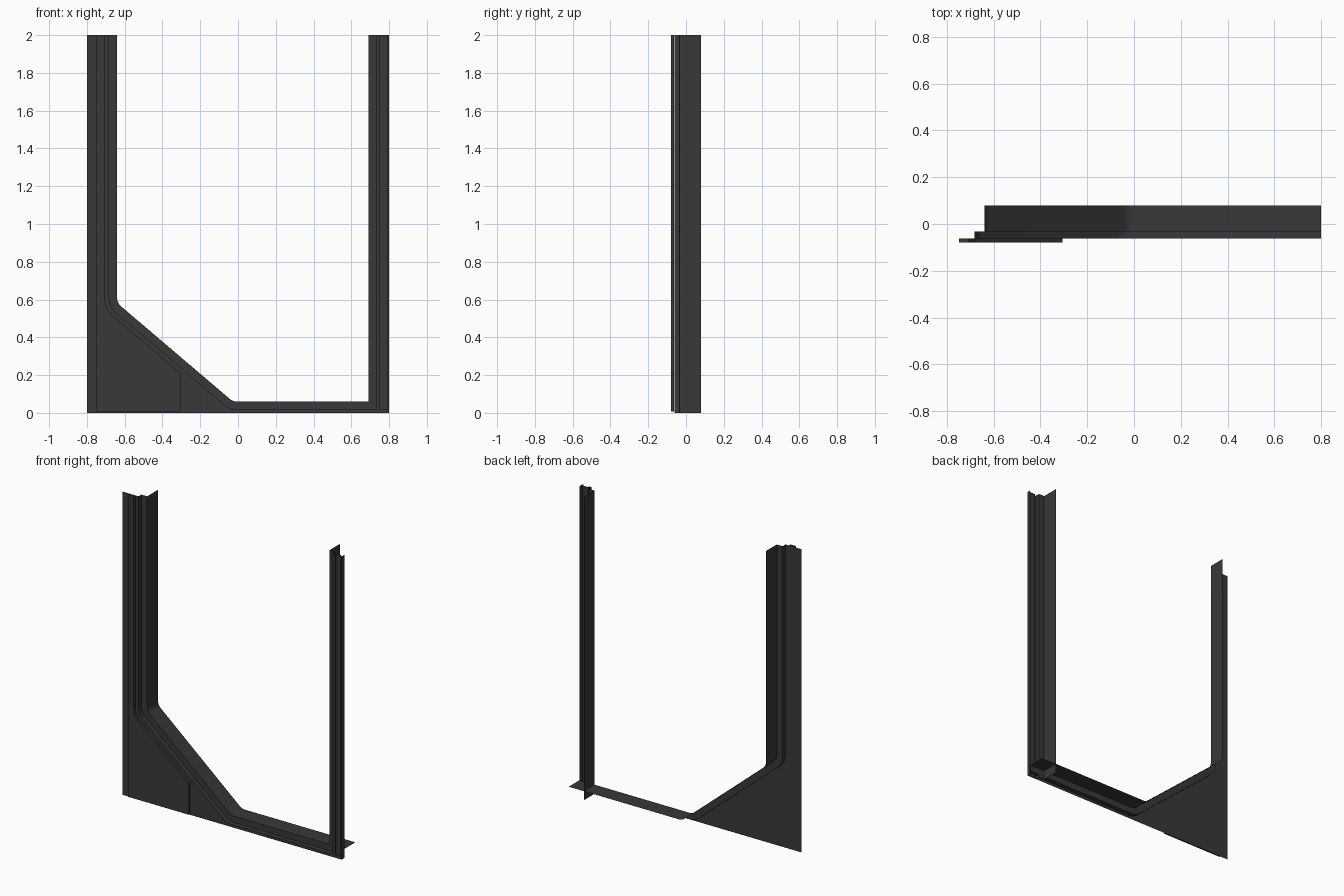
import bpy, bmesh
from math import atan2, cos, sin, pi
from mathutils import Vector

if "Cube" in bpy.data.objects:
    bpy.data.objects.remove(bpy.data.objects["Cube"])

mat = bpy.data.materials.new("dark_grey")
mat.diffuse_color = (0.04, 0.04, 0.04, 1)
mat.use_nodes = True
mat.node_tree.nodes["Principled BSDF"].inputs["Base Color"].default_value = mat.diffuse_color

# Inner edge of the opening in the x/z plane: two bends, inward normals
P1, P2 = Vector((-0.64, 0.582)), Vector((-0.027, 0.06))
u = (P2 - P1).normalized()
N_SIDE, N_DIAG, N_SILL = Vector((1, 0)), Vector((-u.y, u.x)), Vector((0, 1))
R, SEG = 0.06, 8


def bend(p, n1, n2, d):
    """Arc concentric with the inner fillet, offset outward by d."""
    c = p + (n1 + n2) * R / (1 + n1.dot(n2))
    a1 = atan2(-n1.y, -n1.x) % (2 * pi)
    a2 = atan2(-n2.y, -n2.x) % (2 * pi)
    return [c + (R + d) * Vector((cos(a), sin(a)))
            for a in (a1 + (a2 - a1) * i / SEG for i in range(SEG + 1))]


def offset_path(d):
    return ([Vector((-0.64 - d, 2))] + bend(P1, N_SIDE, N_DIAG, d)
            + bend(P2, N_DIAG, N_SILL, d) + [Vector((0.8, 0.06 - d))])


def finish(name, bm):
    bmesh.ops.recalc_face_normals(bm, faces=bm.faces)
    me = bpy.data.meshes.new(name)
    bm.to_mesh(me)
    bm.free()
    ob = bpy.data.objects.new(name, me)
    bpy.context.collection.objects.link(ob)
    me.materials.append(mat)
    bpy.context.view_layer.objects.active = ob
    ob.select_set(True)
    bpy.ops.object.shade_smooth_by_angle(angle=0.5)
    ob.select_set(False)


def loft(name, rows):
    """Sheet of quads through rows of 3D points."""
    bm = bmesh.new()
    vs = [[bm.verts.new(p) for p in row] for row in rows]
    for a, b in zip(vs, vs[1:]):
        for i in range(len(a) - 1):
            bm.faces.new((a[i], a[i + 1], b[i + 1], b[i]))
    finish(name, bm)


def plate(name, outline, y, depth=0):
    """Flat x/z outline, optionally extruded backwards in y."""
    bm = bmesh.new()
    f = bm.faces.new([bm.verts.new((p[0], y, p[1])) for p in outline])
    if depth:
        ext = bmesh.ops.extrude_face_region(bm, geom=[f], use_keep_orig=True)
        new = [g for g in ext["geom"] if isinstance(g, bmesh.types.BMVert)]
        bmesh.ops.translate(bm, verts=new, vec=(0, depth, 0))
    finish(name, bm)


# Stepped frame section: (outward offset, y)
section = [(0, 0.08), (0, -0.032), (0.042, -0.032), (0.042, -0.062), (0.06, -0.062)]

# Jamb, diagonal and sill in one sweep
loft("frame_sweep", [[(p.x, y, p.y) for p in offset_path(d)] for d, y in section])

# Right post with a shallow groove and outer lip
post = section + [(0.06, -0.05), (0.1, -0.05), (0.1, -0.062), (0.11, -0.062), (0.11, -0.035)]
loft("right_post", [[(0.69 + d, y, z) for z in (0, 2)] for d, y in post])

# Backing plate filling the lower left corner and the left edge
edge = offset_path(0.06)[:-1]
plate("left_backing_plate", edge + [(-0.8, 0), (-0.8, 2)], -0.062)

# Raised cover panel, continuing up the jamb as a strip
rim = offset_path(0.066)[:SEG + 3]
a, b = rim[-2], rim[-1]
rim[-1] = a.lerp(b, (-0.305 - a.x) / (b.x - a.x))
plate("cover_panel", rim + [(-0.305, 0.008), (-0.748, 0.008), (-0.748, 2)], -0.08, 0.0175)
